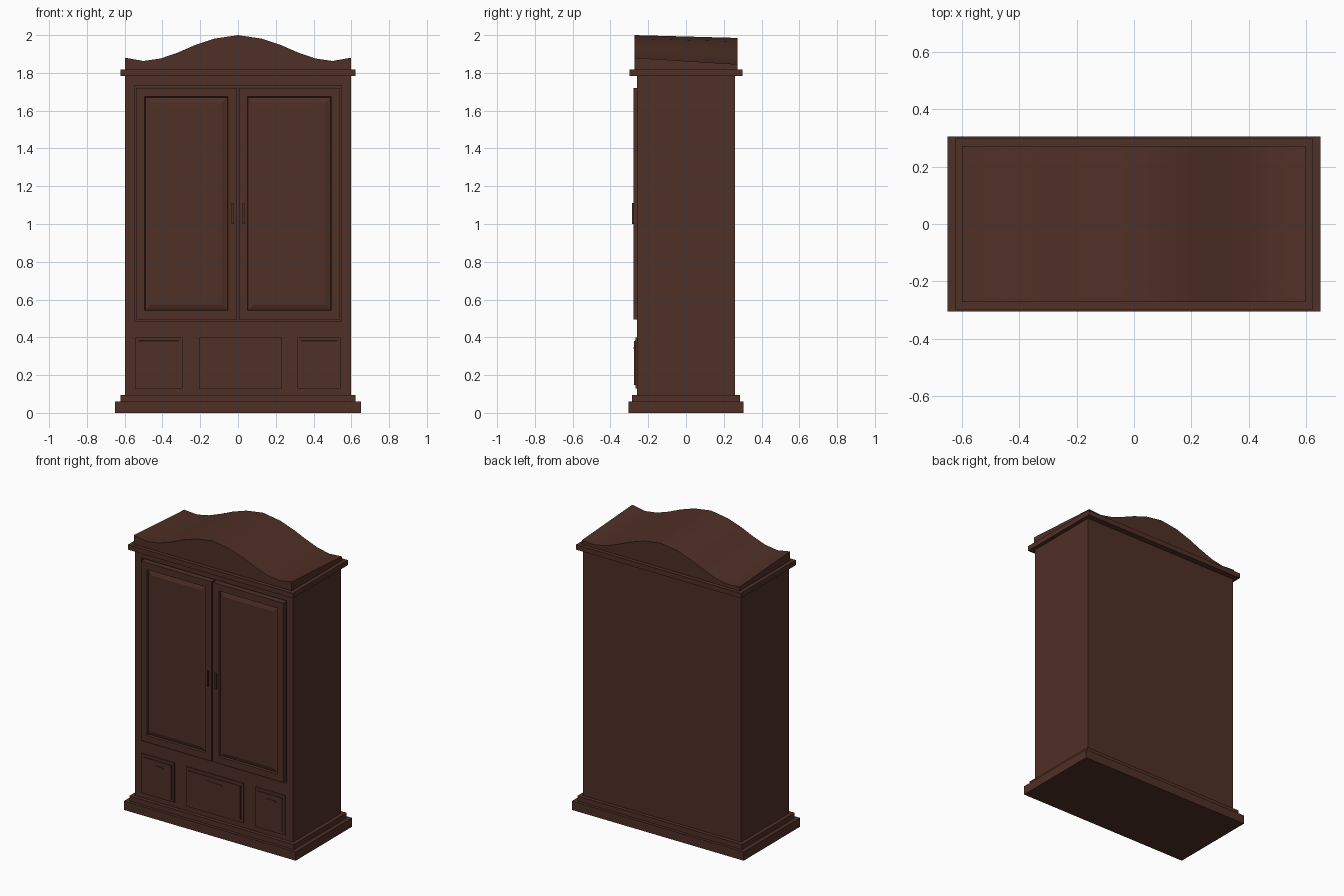
import bpy, bmesh, math

if "Cube" in bpy.data.objects:
    bpy.data.objects.remove(bpy.data.objects["Cube"])

wood = bpy.data.materials.new("dark_brown_wood")
wood.diffuse_color = (0.078, 0.029, 0.019, 1)
wood.use_nodes = True
wood.node_tree.nodes["Principled BSDF"].inputs["Base Color"].default_value = wood.diffuse_color


def finish(bm, name):
    bmesh.ops.recalc_face_normals(bm, faces=bm.faces[:])
    me = bpy.data.meshes.new(name)
    bm.to_mesh(me)
    bm.free()
    me.materials.append(wood)
    ob = bpy.data.objects.new(name, me)
    bpy.context.collection.objects.link(ob)
    return ob


def box_mesh(x0, x1, y0, y1, z0, z1):
    bm = bmesh.new()
    bmesh.ops.create_cube(bm, size=1)
    for v in bm.verts:
        v.co = (x0 if v.co.x < 0 else x1, y0 if v.co.y < 0 else y1, z0 if v.co.z < 0 else z1)
    return bm


def panel(name, box, steps):
    """Box whose front face is inset repeatedly; each step is (inset, shift in y)."""
    bm = box_mesh(*box)
    bm.normal_update()
    if steps:
        face = min(bm.faces, key=lambda f: f.calc_center_median().y)
        for inset, dy in steps:
            bmesh.ops.inset_region(bm, faces=[face], thickness=inset, use_even_offset=True)
            for v in face.verts:
                v.co.y += dy
            bm.normal_update()
    return finish(bm, name)


# plinth and cornice mouldings
panel("plinth", (-0.65, 0.65, -0.305, 0.305, 0, 0.06), [])
panel("plinth_step", (-0.623, 0.623, -0.285, 0.285, 0.06, 0.095), [])
panel("cornice", (-0.623, 0.623, -0.298, 0.298, 1.784, 1.818), [])

# carcass with a shallow recess for the doors
bm = box_mesh(-0.597, 0.597, -0.26, 0.26, 0.095, 1.784)
front = min(bm.faces, key=lambda f: f.calc_center_median().y)
bm.normal_update()
bmesh.ops.inset_region(bm, faces=[front], thickness=0.049, use_even_offset=True)
for v in front.verts:
    v.co.z = 0.483 if v.co.z < 1 else 1.733
bmesh.ops.inset_region(bm, faces=[front], thickness=0.0005, use_even_offset=True)
for v in front.verts:
    v.co.y += 0.02
finish(bm, "carcass")

# raised-panel doors and their pulls
for side, x0, x1, hx in (("left", -0.54, -0.006, -0.03), ("right", 0.004, 0.54, 0.03)):
    panel(side + "_door", (x0, x1, -0.279, -0.24, 0.495, 1.721),
          [(0.046, 0), (0.004, 0.012), (0.028, -0.01)])
    panel(side + "_door_pull", (hx - 0.005, hx + 0.005, -0.287, -0.278, 1.0, 1.11), [])

# drawers with a stepped front and a slim pull
for name, x0, x1, margin, half in (("left", -0.545, -0.295, 0.018, 0.03),
                                   ("middle", -0.206, 0.229, 0.02, 0.058),
                                   ("right", 0.316, 0.543, 0.018, 0.03)):
    panel(name + "_drawer", (x0, x1, -0.268, -0.25, 0.13, 0.40),
          [(margin, 0), (0.0005, -0.006)])
    c = (x0 + x1) / 2 + (0.015 if name != "middle" else 0)
    panel(name + "_drawer_pull", (c - half, c + half, -0.278, -0.27, 0.341, 0.35), [])

# arched crown: half profile (x, front z, drop towards the back), mirrored
half = [(0.597, 1.88, 0.034), (0.5, 1.863, 0.024), (0.41, 1.876, 0.018), (0.32, 1.907, 0.015),
        (0.23, 1.946, 0.015), (0.126, 1.981, 0.015), (0, 2.0, 0.015)]
prof = [(-x, z, d) for x, z, d in half] + half[-2::-1]
bm = bmesh.new()
rows = []
for x, z, d in prof:
    rows.append([bm.verts.new(p) for p in ((x, -0.272, 1.818), (x, -0.272, z),
                                           (x, 0.272, z - d), (x, 0.272, 1.818))])
for a, b in zip(rows, rows[1:]):
    for i in range(4):
        j = (i + 1) % 4
        bm.faces.new((a[i], a[j], b[j], b[i]))
bm.faces.new(rows[0])
bm.faces.new(rows[-1])
crown = finish(bm, "arched_crown")
bpy.context.view_layer.objects.active = crown
crown.select_set(True)
bpy.ops.object.shade_smooth_by_angle(angle=math.radians(35))
